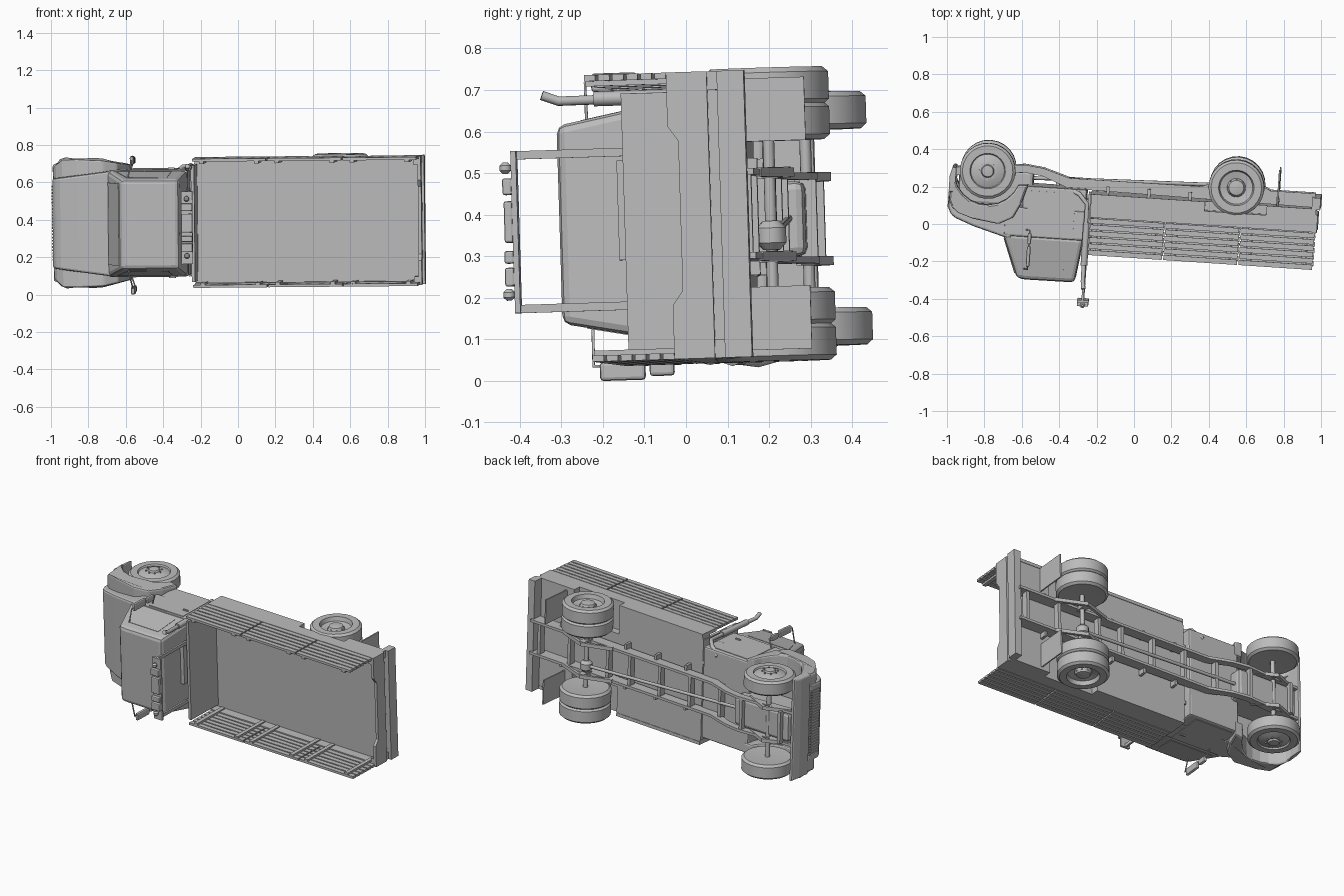
import bpy, bmesh
from math import radians, sin, cos, pi
from mathutils import Matrix

cube = bpy.data.objects.get("Cube")
if cube:
    bpy.data.objects.remove(cube)

grey = bpy.data.materials.new("plain grey")
grey.use_nodes = True
grey.diffuse_color = (0.5, 0.5, 0.5, 1)
grey.node_tree.nodes["Principled BSDF"].inputs["Base Color"].default_value = (0.5, 0.5, 0.5, 1)

# The truck is built upright (x = length, y = width, z = height), then laid on its side
LAY = (Matrix.Translation((0, 0, 0.388)) @ Matrix.Rotation(radians(1.8), 4, 'X')
       @ Matrix.Rotation(radians(-3.8), 4, 'Z') @ Matrix.Rotation(radians(-0.6), 4, 'Y')
       @ Matrix.Rotation(radians(90), 4, 'X'))


def finish(name, data, bevel=0, smooth=False):
    ob = bpy.data.objects.new(name, data)
    bpy.context.collection.objects.link(ob)
    data.materials.append(grey)
    ob.matrix_world = LAY
    if bevel:
        mod = ob.modifiers.new("rounding", 'BEVEL')
        mod.width, mod.segments, mod.limit_method = bevel, 2, 'ANGLE'
    if smooth:
        bpy.ops.object.select_all(action='DESELECT')
        ob.select_set(True)
        bpy.context.view_layer.objects.active = ob
        bpy.ops.object.shade_smooth_by_angle(angle=radians(35))
    return ob


def to_mesh(name, bm, bevel=0, smooth=False):
    bmesh.ops.recalc_face_normals(bm, faces=bm.faces)
    me = bpy.data.meshes.new(name)
    bm.to_mesh(me)
    bm.free()
    return finish(name, me, bevel, smooth)


def prism(name, pts, near, far, bevel=0):
    """Side outline (x, z) spanned across the width between two limits, numbers or rules."""
    bm = bmesh.new()
    rings = []
    for lim in (near, far):
        f = lim if callable(lim) else (lambda x, z, v=lim: v)
        rings.append([bm.verts.new((x, f(x, z), z)) for x, z in pts])
    a, b = rings
    bm.faces.new(a)
    bm.faces.new(b[::-1])
    for i in range(len(a)):
        j = (i + 1) % len(a)
        bm.faces.new((a[i], b[i], b[j], a[j]))
    return to_mesh(name, bm, bevel)


def box(name, x0, x1, y0, y1, z0, z1, bevel=0):
    return prism(name, [(x0, z0), (x1, z0), (x1, z1), (x0, z1)], y0, y1, bevel)


def lathe(name, profile, x, y, z, side=1, n=24):
    """Spin (radius, offset) pairs about the width axis."""
    bm = bmesh.new()
    rings = [[bm.verts.new((x + r * cos(2 * pi * i / n), y + side * o, z + r * sin(2 * pi * i / n)))
              for i in range(n)] for r, o in profile]
    for a, b in zip(rings, rings[1:]):
        for i in range(n):
            j = (i + 1) % n
            bm.faces.new((a[i], a[j], b[j], b[i]))
    bm.faces.new(rings[0])
    bm.faces.new(rings[-1])
    return to_mesh(name, bm, 0, True)


def tube(name, pts, r):
    cu = bpy.data.curves.new(name, 'CURVE')
    cu.dimensions, cu.bevel_depth, cu.bevel_resolution, cu.use_fill_caps = '3D', r, 2, True
    sp = cu.splines.new('POLY')
    sp.points.add(len(pts) - 1)
    for p, co in zip(sp.points, pts):
        p.co = (*co, 1)
    return finish(name, cu)


FRONT, REAR, AXLE = -0.797, 0.536, -0.24
SIDES = (1, -1)


def arch(a0, a1, r=0.18, n=9):
    return [(FRONT + r * cos(radians(a0 + (a1 - a0) * i / n)),
             AXLE + r * sin(radians(a0 + (a1 - a0) * i / n))) for i in range(n + 1)]


# Cab: lower body, tapered greenhouse, hood
box("cab_body", -0.69, -0.26, -0.285, 0.285, -0.06, 0.1, 0.012)
box("cab_lower", -0.6, -0.26, -0.285, 0.285, -0.175, -0.05, 0.01)
roof_half = lambda x, z: 0.283 - 0.19 * (z - 0.09)
prism("cab_greenhouse", [(-0.695, 0.09), (-0.605, 0.322), (-0.56, 0.328), (-0.295, 0.326), (-0.262, 0.09)],
      roof_half, lambda x, z: -roof_half(x, z), 0.02)
hood_half = lambda x, z: 0.285 - 0.13 * max(0, -0.65 - x)
prism("hood", [(-0.975, -0.13), (-0.994, -0.1), (-0.995, -0.03), (-0.98, 0.005), (-0.95, 0.025),
               (-0.85, 0.062), (-0.65, 0.117), (-0.65, -0.06), (-0.9, -0.06)],
      hood_half, lambda x, z: -hood_half(x, z), 0.012)
prism("windshield", [(-0.688, 0.118), (-0.62, 0.297), (-0.61, 0.297), (-0.68, 0.118)], 0.22, -0.22)
box("engine", -0.95, -0.55, -0.09, 0.09, -0.25, -0.05, 0.02)

# Grille bars and front bumper
for i in range(24):
    y = -0.195 + 0.017 * i
    box("grille_bar", -0.999, -0.985, y - 0.004, y + 0.004, -0.11, -0.03)
bumper_half = lambda x, z: 0.325 + 0.4 * (x + 0.96)
prism("front_bumper", [(-0.985, -0.25), (-0.998, -0.2), (-0.998, -0.115), (-0.96, -0.115), (-0.965, -0.25)],
      lambda x, z: -bumper_half(x, z), bumper_half, 0.008)

for s in SIDES:
    # Wide fender with open wheel arch, curving in at the nose
    outer = lambda x, z: s * (0.345 - max(0, -0.94 - x) * 0.9 - max(0, x + 0.75) * 0.22)
    prism("front_fender", [(-0.99, -0.2), (-0.992, -0.07), (-0.975, -0.035), (-0.94, -0.008), (-0.86, 0.018),
                           (-0.72, 0.038), (-0.645, 0.0), (-0.605, -0.08), (-0.575, -0.18)] + arch(20, 165),
          s * 0.22, outer, 0.014)
    # Door window, panel and handle
    prism("door_window", [(-0.64, 0.125), (-0.575, 0.27), (-0.36, 0.27), (-0.345, 0.125)],
          lambda x, z: s * (roof_half(x, z) - 0.01), lambda x, z: s * (roof_half(x, z) + 0.002))
    box("door_panel", -0.57, -0.32, s * 0.28, s * 0.288, -0.15, 0.09)
    box("door_handle", -0.37, -0.335, s * 0.285, s * 0.295, 0.02, 0.03)
    # Paired mirrors on a bracket
    tube("mirror_bracket", [(-0.57, s * 0.25, 0.27), (-0.55, s * 0.34, 0.27), (-0.55, s * 0.34, 0.06),
                            (-0.57, s * 0.28, 0.06)], 0.004)
    box("mirror_large", -0.56, -0.54, s * 0.325 - 0.006, s * 0.37 - 0.006, 0.145, 0.255, 0.008)
    box("mirror_small", -0.56, -0.54, s * 0.325 - 0.006, s * 0.362 - 0.006, 0.075, 0.135, 0.008)

# Wheels: rounded tyre with dished or domed rim
TYRE = [(0.06, -0.04), (0.135, -0.045), (0.149, -0.033), (0.149, 0.033), (0.135, 0.045), (0.095, 0.045)]
DISHED = TYRE + [(0.088, 0.02), (0.05, 0.012), (0.04, 0.035), (0.015, 0.04)]
DOMED = TYRE + [(0.09, 0.036), (0.055, 0.05), (0.035, 0.052), (0.03, 0.062), (0.012, 0.064)]
for s in SIDES:
    lathe("front_wheel", DOMED, FRONT, s * 0.26, AXLE, s)
    lathe("rear_outer_wheel", DISHED, REAR, s * 0.308, AXLE, s)
    lathe("rear_inner_wheel", DISHED, REAR, s * 0.223, AXLE, s)
    for wheel_x, y in ((FRONT, 0.31), (REAR, 0.325)):
        for i in range(8):
            a = i * pi / 4
            lathe("wheel_nut", [(0.005, 0), (0.005, 0.008)], wheel_x + 0.045 * cos(a), s * y,
                  AXLE + 0.045 * sin(a), s, 6)
for x in (FRONT, REAR):
    tube("axle", [(x, -0.25, AXLE), (x, 0.25, AXLE)], 0.014)
lathe("differential", [(0.02, -0.035), (0.036, -0.018), (0.036, 0.018), (0.02, 0.035)], REAR, -0.05, AXLE, 1, 12)
tube("drive_shaft", [(-0.55, 0, -0.21), (REAR, -0.05, AXLE)], 0.01)

# Chassis rails, cross-members and leaf springs
for s in SIDES:
    prism("chassis_rail", [(-0.97, -0.245), (-0.6, -0.28), (-0.5, -0.268), (-0.36, -0.225), (0.96, -0.23),
                           (0.96, -0.155), (-0.36, -0.17), (-0.5, -0.225), (-0.6, -0.24), (-0.97, -0.2)],
          s * 0.093, s * 0.109)
    for x, n in ((FRONT, 0.15), (REAR, 0.18)):
        prism("leaf_spring", [(x - n, -0.22), (x, -0.28), (x + n, -0.22), (x + n, -0.232), (x, -0.3),
                              (x - n, -0.232)], s * 0.09, s * 0.112)
    box("axle_clamp", REAR - 0.02, REAR + 0.02, s * 0.088, s * 0.114, -0.29, -0.21)
    # Short outriggers carrying the bed
    for x in (-0.15, 0.07, 0.29, 0.76):
        box("outrigger", x - 0.008, x + 0.008, s * 0.1, s * 0.14, -0.195, -0.15)
for x in (-0.9, -0.62, -0.42, -0.2, 0.02, 0.24, 0.4, 0.68, 0.9):
    z = -0.255 if x < -0.5 else -0.2
    box("cross_member", x - 0.01, x + 0.01, -0.1, 0.1, z - 0.02, z + 0.02)

# Cargo bed: floor, underside with wheel wells, walls
box("bed_floor", -0.235, 0.965, -0.34, 0.34, -0.105, -0.085)
box("bed_underside_front", -0.235, 0.375, -0.33, 0.33, -0.152, -0.1)
box("bed_underside_middle", 0.37, 0.71, -0.165, 0.165, -0.152, -0.1)
box("bed_underside_rear", 0.705, 0.955, -0.33, 0.33, -0.152, -0.1)
box("headboard", -0.24, -0.222, -0.315, 0.31, -0.152, 0.163)
for s in SIDES:
    prism("bed_side", [(-0.235, -0.155), (0.375, -0.155), (0.375, -0.105), (0.705, -0.105), (0.705, -0.155),
                       (0.965, -0.155), (0.965, -0.03), (-0.235, -0.03)], s * 0.325, s * 0.345)
    # Slatted side boards in three sections
    for k in range(3):
        x0 = -0.232 + 0.403 * k
        for i in range(6):
            z = -0.026 + 0.034 * i
            box("side_slat", x0, x0 + 0.395, s * 0.33, s * 0.345, z, z + 0.027)
        for dx in (0.05, 0.345):
            box("slat_post", x0 + dx - 0.012, x0 + dx + 0.012, s * 0.318, s * 0.331, -0.08, 0.17)
    box("rear_corner_post", 0.94, 0.97, s * 0.3, s * 0.345, -0.15, -0.03)
    box("mudflap", 0.757, 0.765, s * 0.175, s * 0.327, -0.345, -0.15)

# Tailgate with lowered centre, rear bumper
bm = bmesh.new()
gate = [(-0.345, -0.125), (0.345, -0.125), (0.345, -0.027), (0.215, -0.027), (0.18, -0.052),
        (-0.18, -0.052), (-0.215, -0.027), (-0.345, -0.027)]
face = bm.faces.new([bm.verts.new((0.962, y, z)) for y, z in gate])
ext = bmesh.ops.extrude_face_region(bm, geom=[face])
bmesh.ops.translate(bm, vec=(0.018, 0, 0), verts=[v for v in ext["geom"] if isinstance(v, bmesh.types.BMVert)])
to_mesh("tailgate", bm)
box("rear_bumper", 0.945, 0.99, -0.345, 0.345, -0.215, -0.15)

# Light rack behind the cab
for y in (-0.2, 0.17):
    box("rack_post", -0.252, -0.24, y - 0.01, y + 0.01, -0.15, 0.43)
box("rack_bar", -0.275, -0.215, -0.21, 0.18, 0.42, 0.433)
for y in (-0.165, 0.14):
    lathe("round_lamp", [(0.006, -0.014), (0.014, -0.006), (0.014, 0.006), (0.006, 0.014)], -0.245, y, 0.448, 1, 12)
for y0, y1, top in ((-0.145, -0.1, 0.455), (-0.09, -0.06, 0.455), (-0.04, 0.06, 0.453), (0.075, 0.115, 0.455)):
    box("rack_lamp", -0.275, -0.215, y0, y1, 0.432, top, 0.005)
box("rack_cabinet", -0.295, -0.25, -0.09, 0.15, -0.12, 0.18)
box("rack_lower_bar", -0.27, -0.245, -0.29, 0.29, -0.1, -0.07)

# Exhaust stack with bent tip
tube("exhaust_pipe", [(-0.36, 0.25, -0.17), (-0.3, 0.295, -0.15), (-0.255, 0.3, -0.1), (-0.25, 0.297, 0.315),
                      (-0.245, 0.312, 0.355)], 0.012)
tube("exhaust_muffler", [(-0.25, 0.3, 0.0), (-0.25, 0.3, 0.23)], 0.018)
